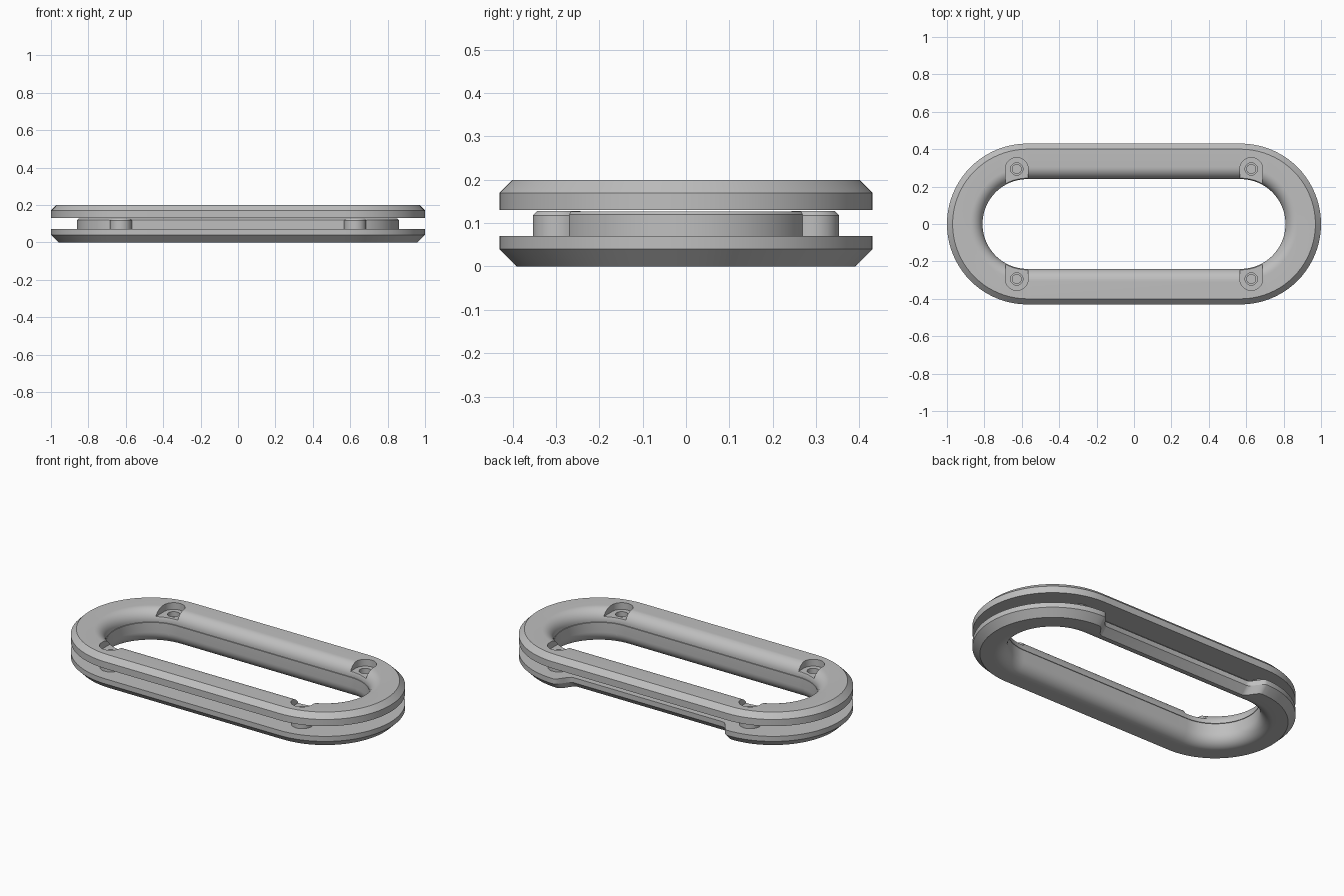
import bpy, bmesh, math
from math import sin, cos, pi

if "Cube" in bpy.data.objects:
    bpy.data.objects.remove(bpy.data.objects["Cube"])

HALF = 0.57      # half length of the straight sides
HOLE = 0.24      # radius of the inner opening
RIM = 0.43       # outer radius
NOTCH = 0.075    # depth of the recess in the back of the lower ring
BOSS_X, BOSS_Y = 0.627, 0.294

grey = bpy.data.materials.new("plain_grey")
grey.use_nodes = True
colour = (0.52, 0.52, 0.52, 1)
grey.diffuse_color = colour
grey.node_tree.nodes["Principled BSDF"].inputs["Base Color"].default_value = colour


def loft(name, loops, closed=False):
    """Skin a row of point loops, either joined end to end or capped."""
    bm = bmesh.new()
    rows = [[bm.verts.new(p) for p in loop] for loop in loops]
    pairs = list(zip(rows, rows[1:])) + ([(rows[-1], rows[0])] if closed else [])
    n = len(rows[0])
    for a, b in pairs:
        for i in range(n):
            j = (i + 1) % n
            bm.faces.new((a[i], a[j], b[j], b[i]))
    if not closed:
        bm.faces.new(rows[0])
        bm.faces.new(rows[-1])
    bmesh.ops.recalc_face_normals(bm, faces=bm.faces)
    mesh = bpy.data.meshes.new(name)
    bm.to_mesh(mesh)
    bm.free()
    mesh.materials.append(grey)
    obj = bpy.data.objects.new(name, mesh)
    bpy.context.collection.objects.link(obj)
    return obj


def turned(name, x, y, profile, n=40):
    """Round part from (radius, height) pairs."""
    return loft(name, [[(x + r * cos(2 * pi * i / n), y + r * sin(2 * pi * i / n), z)
                        for i in range(n)] for r, z in profile])


def combine(obj, tool, operation):
    bpy.context.view_layer.objects.active = obj
    mod = obj.modifiers.new(operation.lower(), "BOOLEAN")
    mod.operation, mod.object, mod.solver = operation, tool, "EXACT"
    bpy.ops.object.modifier_apply(modifier=mod.name)
    bpy.data.objects.remove(tool)


def oval_path(steps=40):
    """Points on the oval: centre x, direction, and recess amount 0 to 1."""
    path = []
    for side in (1, -1):
        for i in range(steps + 1):
            a = -side * pi / 2 + pi * i / steps if side > 0 else pi / 2 + pi * i / steps
            path.append((side * HALF, cos(a), sin(a), 0))
        if side > 0:
            # Soft steps into and out of the recess along the back
            ease = [(HALF - 0.08 * k / 8, (1 - cos(pi * k / 8)) / 2) for k in range(1, 9)]
            path += [(x, 0, 1, t) for x, t in ease]
            path += [(-x, 0, 1, t) for x, t in reversed(ease)]
    return path


def oval_ring(name, profile, recess=0):
    loops = []
    for cx, dx, dy, t in oval_path():
        loop = []
        for r, z, moves in profile:
            r -= recess * t * moves
            loop.append((cx + r * dx, r * dy, z))
        loops.append(loop)
    return loft(name, loops, closed=True)


def fillet(radius, edge_z, side, n=10):
    """Quarter round from the opening wall to the flat face."""
    return [(HOLE + radius * (1 - cos(pi / 2 * i / n)),
             edge_z + side * radius * (sin(pi / 2 * i / n) - 1), 0) for i in range(n + 1)]


# Lower ring with its raised inner wall and recessed back
lower_ring = oval_ring("lower_ring", fillet(0.07, 0, -1) + [
    (RIM - 0.04, 0, 1), (RIM, 0.04, 1), (RIM, 0.07, 1),
    (0.29, 0.07, 0), (0.29, 0.12, 0), (0.283, 0.127, 0), (HOLE, 0.127, 0)], NOTCH)

# Upper ring
upper_ring = oval_ring("upper_ring", [(HOLE, 0.13, 0)] + fillet(0.065, 0.2, 1) + [
    (RIM - 0.03, 0.2, 0), (RIM, 0.17, 0), (RIM, 0.13, 0)])

# Screw bosses below, screw pockets above, at all four corners
for sx in (-1, 1):
    for sy in (-1, 1):
        x, y = sx * BOSS_X, sy * BOSS_Y
        boss = turned("boss", x, y, [(0.059, 0.06), (0.059, 0.118), (0.05, 0.1275)])
        combine(lower_ring, boss, "UNION")
        bore = turned("bore", x, y, [(0.024, 0.04), (0.024, 0.15)])
        combine(lower_ring, bore, "DIFFERENCE")

        arc = [(x + 0.061 * cos(pi * i / 20), y + sy * 0.061 * sin(pi * i / 20))
               for i in range(21)]
        outline = arc + [(x - 0.061, sy * 0.1), (x + 0.061, sy * 0.1)]
        pocket = loft("pocket", [[(px, py, z) for px, py in outline] for z in (0.16, 0.25)])
        combine(upper_ring, pocket, "DIFFERENCE")
        hole = turned("hole", x, y, [(0.033, 0.1), (0.033, 0.18)])
        combine(upper_ring, hole, "DIFFERENCE")

# Smooth curves, crisp edges
for obj in (lower_ring, upper_ring):
    bpy.ops.object.select_all(action="DESELECT")
    obj.select_set(True)
    bpy.context.view_layer.objects.active = obj
    bpy.ops.object.shade_smooth_by_angle(angle=math.radians(25))
